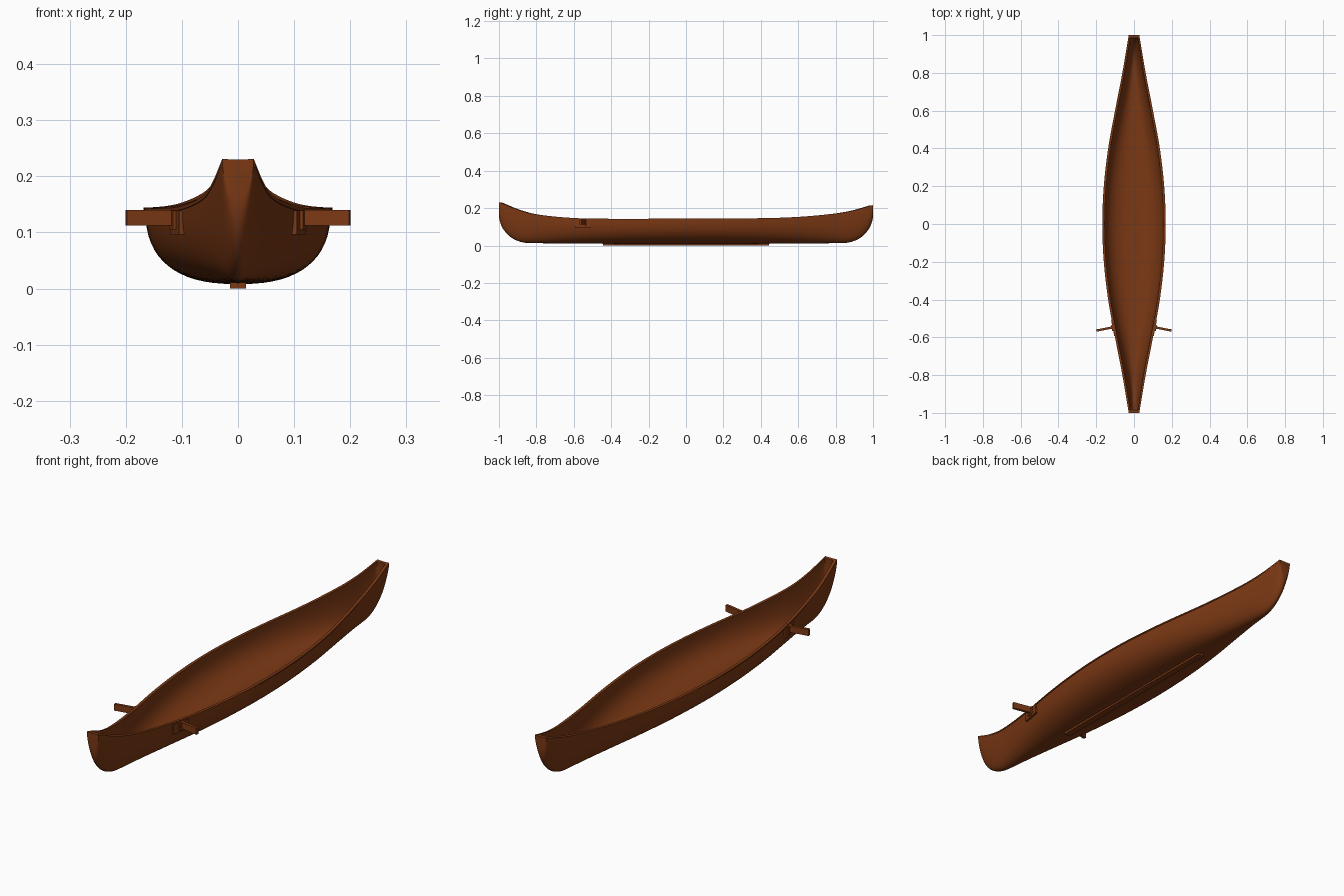
import bpy, bmesh, math
from mathutils import Matrix, Vector

if "Cube" in bpy.data.objects:
    bpy.data.objects.remove(bpy.data.objects["Cube"])

wood = bpy.data.materials.new("brown_wood")
wood.diffuse_color = (0.2, 0.04, 0.007, 1)
wood.use_nodes = True
wood.node_tree.nodes["Principled BSDF"].inputs["Base Color"].default_value = wood.diffuse_color


def finish(name, bm, smooth=True):
    bmesh.ops.recalc_face_normals(bm, faces=bm.faces)
    me = bpy.data.meshes.new(name)
    bm.to_mesh(me)
    bm.free()
    ob = bpy.data.objects.new(name, me)
    bpy.context.collection.objects.link(ob)
    me.materials.append(wood)
    if smooth:
        bpy.ops.object.select_all(action='DESELECT')
        ob.select_set(True)
        bpy.context.view_layer.objects.active = ob
        bpy.ops.object.shade_smooth_by_angle(angle=math.radians(35))
    return ob


def curve(table, t):
    """Smooth interpolation through (t, value) points."""
    i = max(k for k in range(len(table) - 1) if table[k][0] <= t + 1e-9 or k == 0)

    def slope(k):
        a, b = table[max(k - 1, 0)], table[min(k + 1, len(table) - 1)]
        return (b[1] - a[1]) / (b[0] - a[0])
    (t0, v0), (t1, v1) = table[i], table[i + 1]
    h = t1 - t0
    s = (t - t0) / h
    return ((2*s**3 - 3*s**2 + 1) * v0 + (s**3 - 2*s**2 + s) * h * slope(i)
            + (3*s**2 - 2*s**3) * v1 + (s**3 - s**2) * h * slope(i + 1))


WIDTH = [(-0.2, 0.157), (0, 0.165), (0.2, 0.157), (0.4, 0.134), (0.6, 0.098), (0.8, 0.060), (1, 0.028)]
SHEER = [(-1, 0.23), (-0.9, 0.19), (-0.8, 0.165), (-0.6, 0.146), (-0.4, 0.142), (0, 0.143),
         (0.4, 0.145), (0.6, 0.152), (0.8, 0.17), (0.9, 0.187), (1, 0.215)]


def half_width(y):
    return curve(WIDTH, abs(y))


def sheer(y):
    return curve(SHEER, y)


def keel(y):
    t = max(0, (abs(y) - 0.84) / 0.16)
    return 0.008 + 0.007 * y * y + 0.15 * (1 - math.sqrt(max(0, 1 - t * t)))


STATIONS = [math.sin(math.pi / 2 * (-1 + 2 * i / 72)) for i in range(73)]
N = 32


def section(y, wall):
    """U-shaped section, from left rim under the keel to right rim."""
    b, top = half_width(y) - wall, sheer(y)
    low = keel(y) + wall * 0.8
    e = 2 / (2.5 - 0.6 * abs(y) ** 3)
    pts = []
    for k in range(N + 1):
        a = math.pi * (k / N - 0.5)
        x = math.copysign(abs(math.sin(a)) ** e, a) * b
        pts.append((x, y * (1 - wall * 2), top - (top - low) * max(0, math.cos(a)) ** e))
    return pts


# Hull: outer and inner skin, joined along the rim
bm = bmesh.new()
skins = [[[bm.verts.new(p) for p in section(y, w)] for y in STATIONS] for w in (0, 0.008)]
for rows in skins:
    for r0, r1 in zip(rows, rows[1:]):
        for k in range(N):
            bm.faces.new((r0[k], r0[k + 1], r1[k + 1], r1[k]))
    bm.faces.new(rows[0])
    bm.faces.new(rows[-1])
outer, inner = skins
for k in (0, N):
    for i in range(len(STATIONS) - 1):
        bm.faces.new((outer[i][k], outer[i + 1][k], inner[i + 1][k], inner[i][k]))
for i in (0, -1):
    bm.faces.new((outer[i][0], outer[i][N], inner[i][N], inner[i][0]))
finish("hull", bm)

# Gunwale rails along both rims
for s, side in ((-1, "left"), (1, "right")):
    bm = bmesh.new()
    rings = []
    for y in STATIONS:
        b, z = half_width(y), sheer(y)
        f = 0.003 * (1 - abs(y) ** 4)
        prof = ((b - 0.010, z - 0.005), (b + f, z - 0.005), (b + f, z + 0.001), (b - 0.010, z + 0.001))
        rings.append([bm.verts.new((s * x, y * 0.999, zz)) for x, zz in prof])
    for r0, r1 in zip(rings, rings[1:]):
        for k in range(4):
            bm.faces.new((r0[k], r0[k - 1], r1[k - 1], r1[k]))
    bm.faces.new(rings[0])
    bm.faces.new(rings[-1])
    finish(side + "_gunwale", bm)


def box(name, size, loc, turn=0):
    bm = bmesh.new()
    bmesh.ops.create_cube(bm, size=1)
    bm.transform(Matrix.Translation(Vector(loc)) @ Matrix.Rotation(turn, 4, 'Z')
                 @ Matrix.Diagonal((*size, 1)))
    finish(name, bm, False)


# Keel strip under the middle
box("keel_strip", (0.028, 0.89, 0.012), (0, 0, 0.006))

# Side brackets: a plate on the hull with an arm standing out square to it
for s, side in ((-1, "left"), (1, "right")):
    turn = -s * math.radians(11)
    box(side + "_bracket_plate", (0.010, 0.085, 0.043), (s * 0.108, -0.55, 0.118), turn)
    box(side + "_bracket_block", (0.014, 0.030, 0.034), (s * 0.112, -0.55, 0.122), turn)
    box(side + "_bracket_arm", (0.096, 0.012, 0.028), (s * 0.152, -0.555, 0.126), turn)
